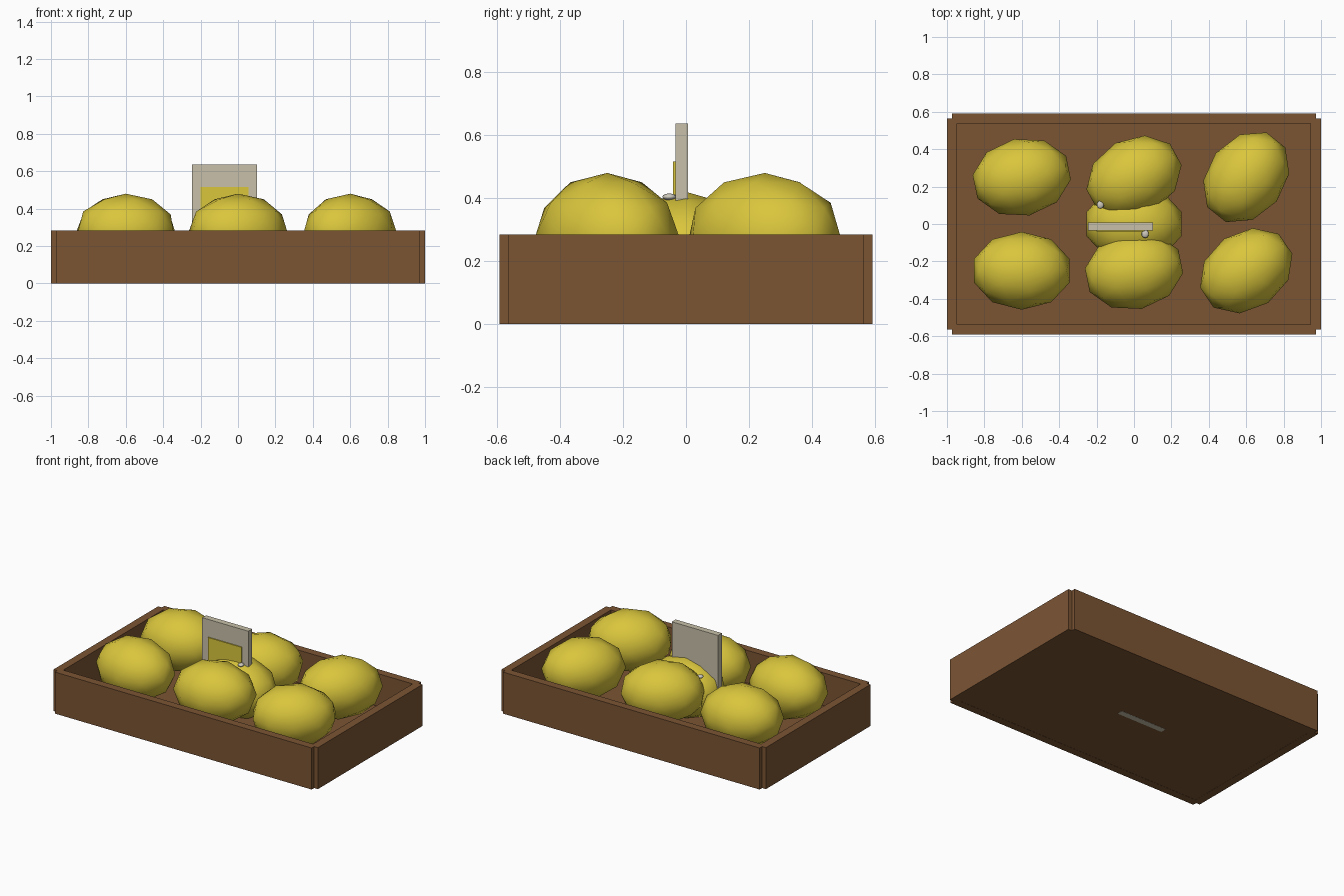
import bpy, math

if "Cube" in bpy.data.objects:
    bpy.data.objects.remove(bpy.data.objects["Cube"])


def mat(name, rgb):
    m = bpy.data.materials.new(name)
    m.diffuse_color = (*rgb, 1)
    m.use_nodes = True
    m.node_tree.nodes["Principled BSDF"].inputs["Base Color"].default_value = m.diffuse_color
    return m


WOOD = mat("brown wood", (0.2, 0.09, 0.034))
YELLOW = mat("fruit yellow", (0.70, 0.565, 0.045))
BEIGE = mat("sign beige", (0.58, 0.53, 0.40))
PALE = mat("pale grey", (0.62, 0.59, 0.52))


def box(name, x, y, z, m):
    """Box from (min, max) ranges on each axis."""
    bpy.ops.mesh.primitive_cube_add(size=1, location=[sum(r) / 2 for r in (x, y, z)])
    o = bpy.context.object
    o.name = name
    o.scale = [r[1] - r[0] for r in (x, y, z)]
    o.data.materials.append(m)
    return o


def fruit(name, loc, turn):
    bpy.ops.mesh.primitive_ico_sphere_add(subdivisions=2, radius=0.2, location=loc,
                                          rotation=(0, 0, turn))
    o = bpy.context.object
    o.name = name
    o.scale = (1.34, 1.04, 1.0)
    o.data.materials.append(YELLOW)
    bpy.ops.object.shade_smooth()


# Crate: floor and four walls, with small notches at the corners
box("crate_floor", (-0.96, 0.96), (-0.55, 0.55), (0.001, 0.06), WOOD)
for s, side in ((-1, "left"), (1, "right")):
    box(side + "_wall", sorted((s * 0.945, s)), (-0.565, 0.565), (0, 0.284), WOOD)
for s, side in ((-1, "front"), (1, "back")):
    box(side + "_wall", (-0.972, 0.972), sorted((s * 0.538, s * 0.592)), (0, 0.284), WOOD)

# Fruit: two rows of three plus one lower in the middle
turns = {(-1, -1): 0.0, (-1, 1): 0.2, (0, -1): 0.2, (0, 1): 0.5, (1, -1): 0.6, (1, 1): 0.9}
for (i, j), turn in turns.items():
    fruit("fruit", (i * 0.6, j * 0.25, 0.28), turn)
fruit("middle_fruit", (0, 0, 0.22), 0.0)

# Upright sign with a thin painted panel on its front
box("sign_board", (-0.247, 0.102), (-0.034, 0.007), (0, 0.637), BEIGE)
box("sign_panel", (-0.2, 0.055), (-0.041, -0.033), (0.12, 0.517), YELLOW)

# Small flattened pebbles resting on the fruit
for loc in ((-0.18, 0.103, 0.375), (0.06, -0.053, 0.404)):
    bpy.ops.mesh.primitive_uv_sphere_add(segments=10, ring_count=6, radius=0.022, location=loc)
    o = bpy.context.object
    o.name = "pebble"
    o.scale = (0.9, 1.0, 0.5)
    o.data.materials.append(PALE)
    bpy.ops.object.shade_smooth()
